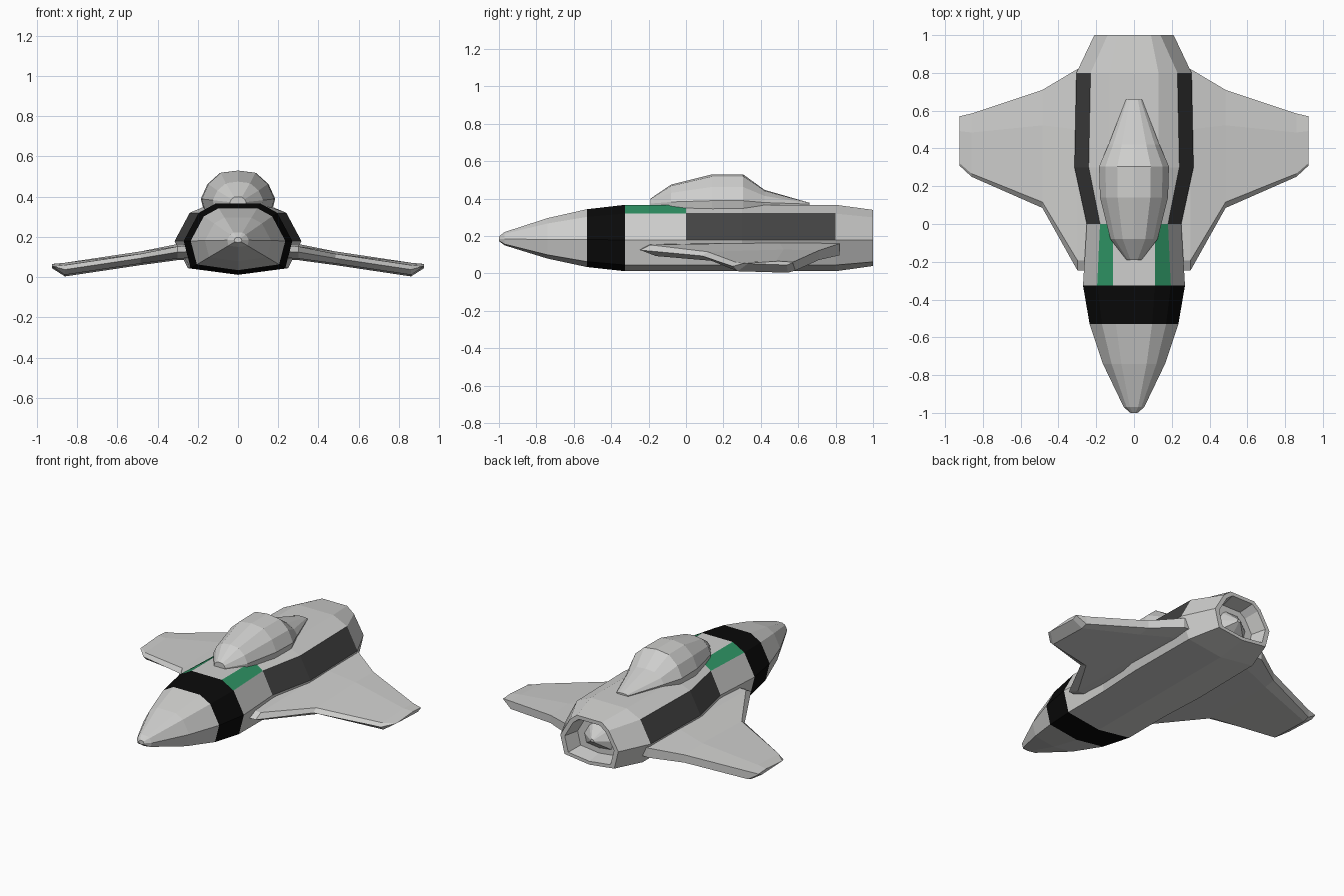
import bpy
import bmesh

if "Cube" in bpy.data.objects:
    bpy.data.objects.remove(bpy.data.objects["Cube"])


def material(name, r, g, b):
    m = bpy.data.materials.new(name)
    m.diffuse_color = (r, g, b, 1)
    m.use_nodes = True
    m.node_tree.nodes["Principled BSDF"].inputs["Base Color"].default_value = m.diffuse_color
    return m


HULL = material("hull_grey", 0.62, 0.62, 0.61)
DARK = material("stripe_dark_grey", 0.055, 0.055, 0.055)
BLACK = material("band_black", 0.003, 0.003, 0.003)
GREEN = material("panel_green", 0.028, 0.30, 0.13)


def loft(name, rings, mats, rule=None, caps=(True, True)):
    """Skin closed rings of equal size; rule(station, side) picks the material."""
    bm = bmesh.new()
    loops = [[bm.verts.new(p) for p in ring] for ring in rings]
    n = len(loops[0])
    for s, (a, b) in enumerate(zip(loops, loops[1:])):
        for i in range(n):
            j = (i + 1) % n
            f = bm.faces.new((a[i], a[j], b[j], b[i]))
            f.material_index = rule(s, i) if rule else 0
    for use, loop in zip(caps, (loops[0], loops[-1])):
        if use:
            bm.faces.new(loop)
    bmesh.ops.recalc_face_normals(bm, faces=bm.faces)
    me = bpy.data.meshes.new(name)
    bm.to_mesh(me)
    bm.free()
    for m in mats:
        me.materials.append(m)
    ob = bpy.data.objects.new(name, me)
    bpy.context.collection.objects.link(ob)
    return ob


# ---- fuselage: nine-sided ring (top, shoulder, side, chine, keel) ----
def hull_ring(y, xs, zs):
    right = [(x, y, z) for x, z in zip(xs, zs)]
    left = [(-x, y, z) for x, z in zip(xs, zs)][::-1]
    return right + [(0, y, zs[4])] + left


def scaled(y, s, xs, zs, cz=0.185):
    return hull_ring(y, [x * s for x in xs], [cz + (z - cz) * s for z in zs])


BASE_X = (0.11, 0.195, 0.27, 0.235)
BASE_Z = (0.367, 0.32, 0.18, 0.045, 0.012)
TAIL_X = (0.09, 0.14, 0.21, 0.18)
TAIL_Z = (0.34, 0.30, 0.18, 0.062, 0.04)

hull = [scaled(y, s, BASE_X, BASE_Z) for y, s in
        ((-1.0, 0.07), (-0.97, 0.2), (-0.74, 0.61), (-0.53, 0.87), (-0.325, 1.0))]
hull += [hull_ring(0.0, (0.11, 0.18, 0.25, 0.235), BASE_Z),
         hull_ring(0.3, (0.13, 0.24, 0.315, 0.25), BASE_Z),
         hull_ring(0.8, (0.13, 0.23, 0.305, 0.245), BASE_Z),
         hull_ring(1.0, TAIL_X, TAIL_Z)]
# recessed exhaust opening at the tail, closed by a central cone
hull += [scaled(y, s, TAIL_X, TAIL_Z) for y, s in
         ((1.0, 0.85), (0.9, 0.74), (0.9, 0.5), (0.97, 0.06))]


def hull_colour(station, side):
    if station == 3:
        return 2                      # black band behind the nose
    if station == 4 and side in (0, 7):
        return 3                      # green shoulder panels
    if station in (5, 6) and side in (1, 6):
        return 1                      # dark side stripes
    return 0


loft("fuselage", hull, [HULL, DARK, BLACK, GREEN], hull_colour)


# ---- canopy: faceted teardrop sunk into the hull top ----
def canopy_ring(y, w, top, base=0.37):
    h = top - base
    half = [(0.48, 0.93), (0.82, 0.58), (1.0, 0.12)]
    pts = [(w * a, y, base + h * b) for a, b in half]
    pts.append((w * 0.9, y, 0.32))
    return [(0, y, top)] + pts + [(-x, yy, z) for x, yy, z in pts[::-1]]


canopy = [canopy_ring(*r) for r in
          ((-0.19, 0.04, 0.40), (-0.08, 0.125, 0.475), (0.14, 0.18, 0.53),
           (0.305, 0.185, 0.53), (0.42, 0.135, 0.447), (0.66, 0.042, 0.378))]
loft("canopy", canopy, [HULL])


# ---- wings: drooping swept sections, mirrored ----
def wing_ring(x, lead, trail, top, bottom):
    c = trail - lead
    mid = bottom + (top - bottom) * 0.5
    return [(x, lead, mid),
            (x, lead + 0.05 * c, top - 0.012),
            (x, lead + 0.70 * c, top),
            (x, trail, top - 0.005),
            (x, trail, bottom + 0.012),
            (x, lead + 0.88 * c, bottom),
            (x, lead + 0.08 * c, bottom + 0.008)]


wing = [wing_ring(*r) for r in
        ((0.18, -0.25, 0.82, 0.17, 0.09),
         (0.30, -0.245, 0.82, 0.165, 0.085),
         (0.485, 0.085, 0.71, 0.128, 0.06),
         (0.86, 0.25, 0.585, 0.072, 0.004),
         (0.925, 0.31, 0.57, 0.066, 0.045))]
wings = loft("wings", wing, [HULL])
mirror = wings.modifiers.new("mirror", 'MIRROR')
mirror.use_axis[0] = True
mirror.use_clip = False
